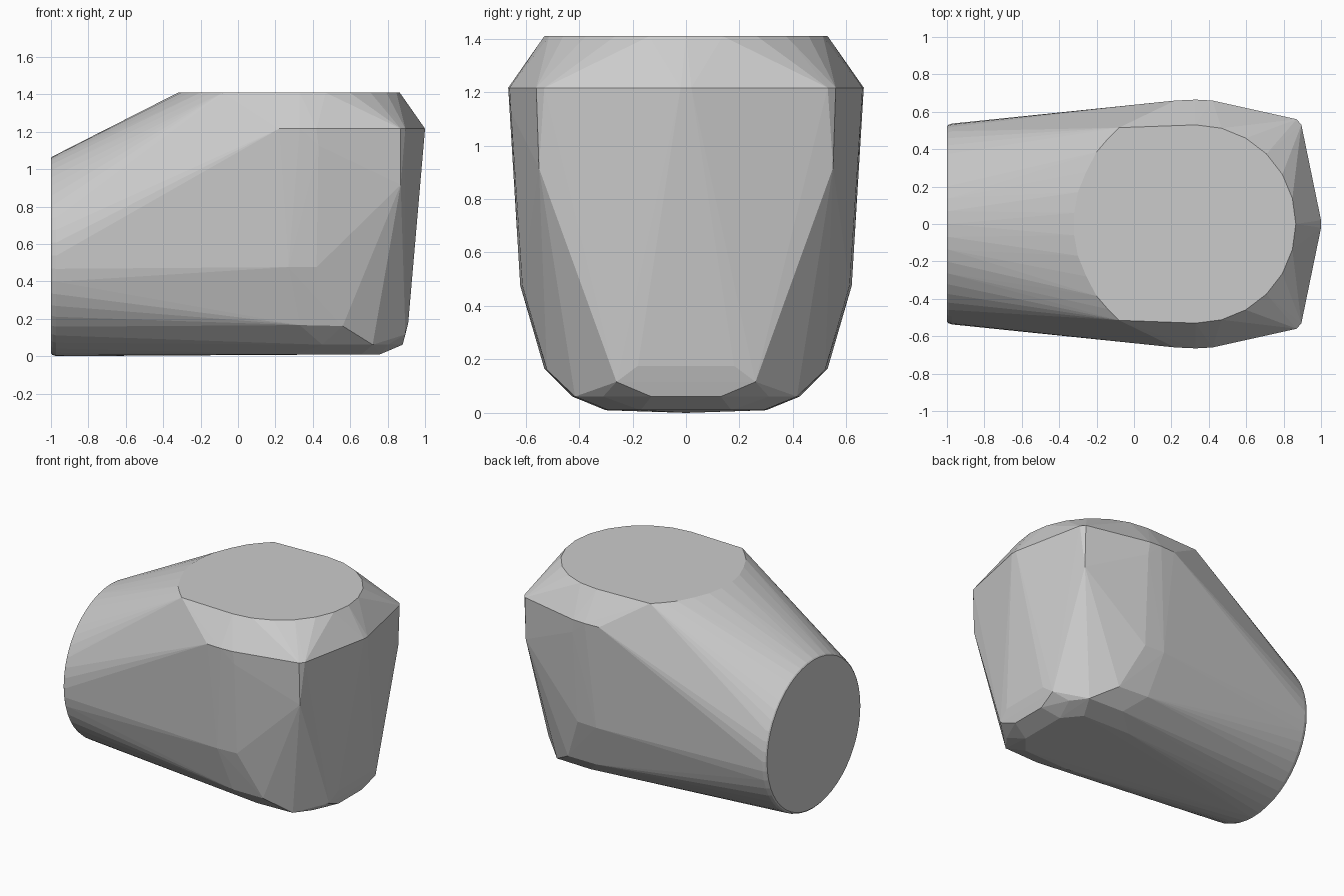
import bpy, bmesh, math

if "Cube" in bpy.data.objects:
    bpy.data.objects.remove(bpy.data.objects["Cube"])

pts = []

# round rear end cap with a tiny bevel
for x, r in ((-1.0, 0.522), (-0.993, 0.53), (-0.972, 0.537)):
    for i in range(48):
        a = 2 * math.pi * i / 48
        pts.append((x, r * math.cos(a), 0.541 + r * math.sin(a)))

# flat rounded top: half circle to the right, flatter curve to the left (y >= 0, mirrored below)
half = [(0.33 + 0.535 * math.cos(math.radians(a)), 0.53 * math.sin(math.radians(a)), 1.413)
        for a in range(0, 91, 15)]
half += [(x, y, 1.413) for x, y in
         ((-0.08, 0.515), (-0.14, 0.455), (-0.20, 0.385), (-0.255, 0.28), (-0.30, 0.17), (-0.32, 0.06))]

# widest shoulder ring and the front nose
half += [(0.22, 0.66, 1.22), (0.33, 0.665, 1.22), (0.42, 0.66, 1.22), (0.43, 0.655, 1.13),
         (0.87, 0.56, 1.22), (0.895, 0.53, 1.22), (1.0, 0.02, 1.22), (0.87, 0.55, 0.92)]

# tapering flanks, chin and underside
half += [(0.27, 0.62, 0.48), (0.42, 0.612, 0.48),
         (0.33, 0.53, 0.17), (0.56, 0.52, 0.165),
         (0.45, 0.425, 0.065), (0.72, 0.415, 0.065), (0.80, 0.31, 0.065),
         (0.91, 0.18, 0.18), (0.895, 0.26, 0.12), (0.88, 0.13, 0.065),
         (0.30, 0.30, 0.014), (0.66, 0.29, 0.014), (0.76, 0.17, 0.014)]

pts += [(x, s * y, z) for x, y, z in half for s in (1, -1)]

# wrap everything in one convex faceted shell
bm = bmesh.new()
for p in pts:
    bm.verts.new(p)
bmesh.ops.remove_doubles(bm, verts=bm.verts, dist=0.0005)
bmesh.ops.convex_hull(bm, input=bm.verts)
bmesh.ops.delete(bm, geom=[v for v in bm.verts if not v.link_faces], context='VERTS')
bmesh.ops.dissolve_limit(bm, angle_limit=math.radians(0.5), verts=bm.verts, edges=bm.edges)
bmesh.ops.recalc_face_normals(bm, faces=bm.faces)
low = min(v.co.z for v in bm.verts)
for v in bm.verts:
    v.co.z -= low
mesh = bpy.data.meshes.new("faceted_hull")
bm.to_mesh(mesh)
bm.free()
bpy.context.collection.objects.link(bpy.data.objects.new("faceted_hull", mesh))
